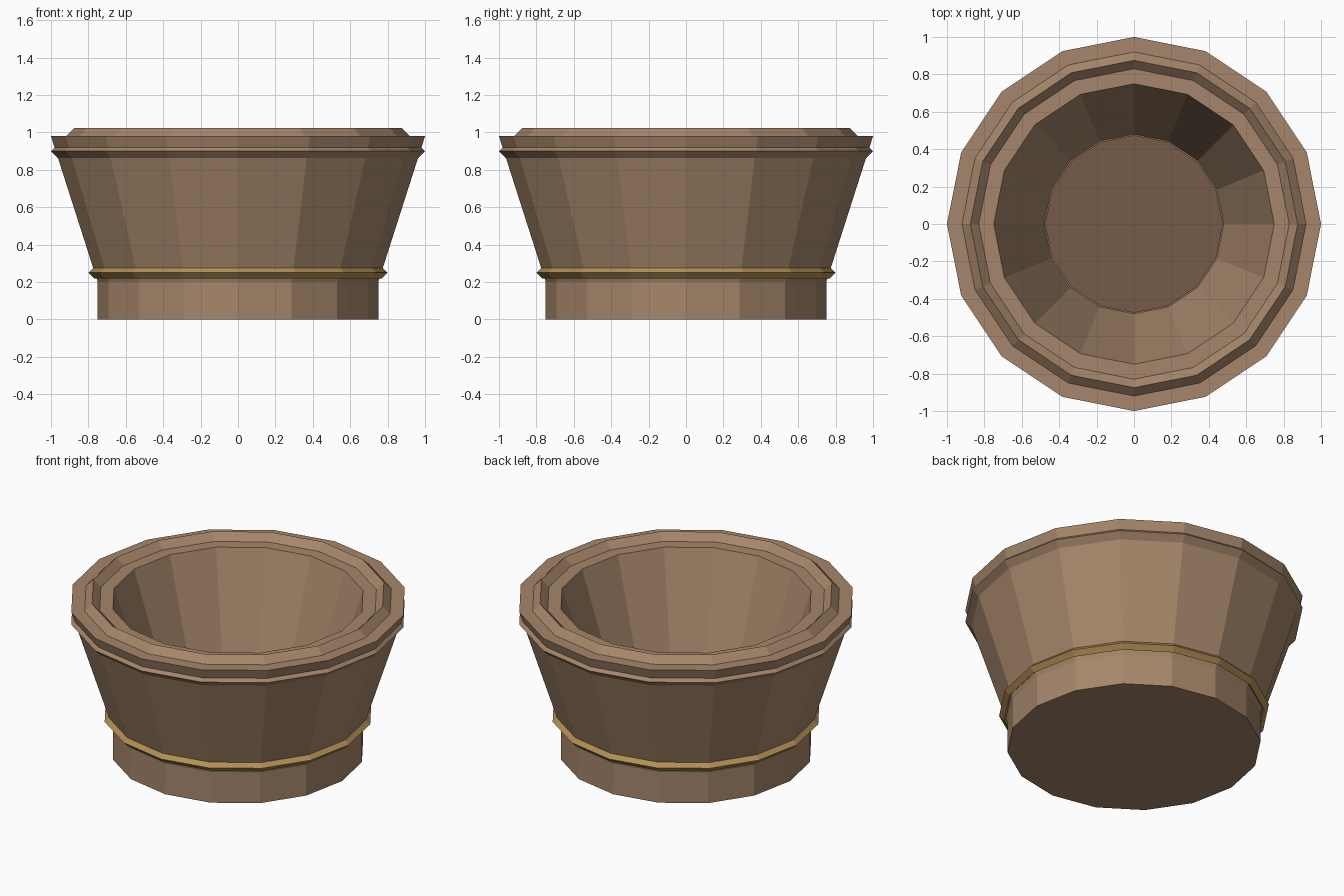
import bpy, bmesh, math

if "Cube" in bpy.data.objects:
    bpy.data.objects.remove(bpy.data.objects["Cube"])

SIDES = 16


def material(name, rgb):
    m = bpy.data.materials.new(name)
    m.diffuse_color = (*rgb, 1)
    m.use_nodes = True
    m.node_tree.nodes["Principled BSDF"].inputs["Base Color"].default_value = m.diffuse_color
    return m


def lathe(name, profile, mat, closed=False):
    """Revolve (radius, z) points; open profiles get flat caps at both ends."""
    bm = bmesh.new()
    rings = []
    for r, z in profile:
        rings.append([bm.verts.new((r * math.cos(2 * math.pi * i / SIDES),
                                    r * math.sin(2 * math.pi * i / SIDES), z))
                      for i in range(SIDES)])
    pairs = list(zip(rings, rings[1:]))
    if closed:
        pairs.append((rings[-1], rings[0]))
    for a, b in pairs:
        for i in range(SIDES):
            j = (i + 1) % SIDES
            bm.faces.new((a[i], a[j], b[j], b[i]))
    if not closed:
        bm.faces.new(rings[0])
        bm.faces.new(rings[-1])
    bmesh.ops.recalc_face_normals(bm, faces=bm.faces)
    mesh = bpy.data.meshes.new(name)
    bm.to_mesh(mesh)
    bm.free()
    mesh.materials.append(mat)
    obj = bpy.data.objects.new(name, mesh)
    bpy.context.collection.objects.link(obj)
    return obj


def diamond_ring(name, radius, half, z, mat):
    return lathe(name, [(radius + half, z), (radius, z + half),
                        (radius - half, z), (radius, z - half)], mat, True)


clay = material("clay", (0.38, 0.24, 0.145))
soil = material("soil", (0.18, 0.105, 0.065))
gold = material("gold", (0.45, 0.28, 0.09))

# Foot and flared hollow bowl
lathe("pot_body", [(0.75, 0), (0.75, 0.2), (1.0, 0.98),
                   (0.75, 0.98), (0.48, 0.19)], clay)
# Floor inside the bowl
lathe("inner_floor", [(0.475, 0.18), (0.475, 0.2)], soil)
# Decorative rings
diamond_ring("gold_band", 0.77, 0.03, 0.25, gold)
diamond_ring("rim_band", 0.96, 0.04, 0.90, clay)
diamond_ring("top_lip", 0.875, 0.045, 0.98, clay)
